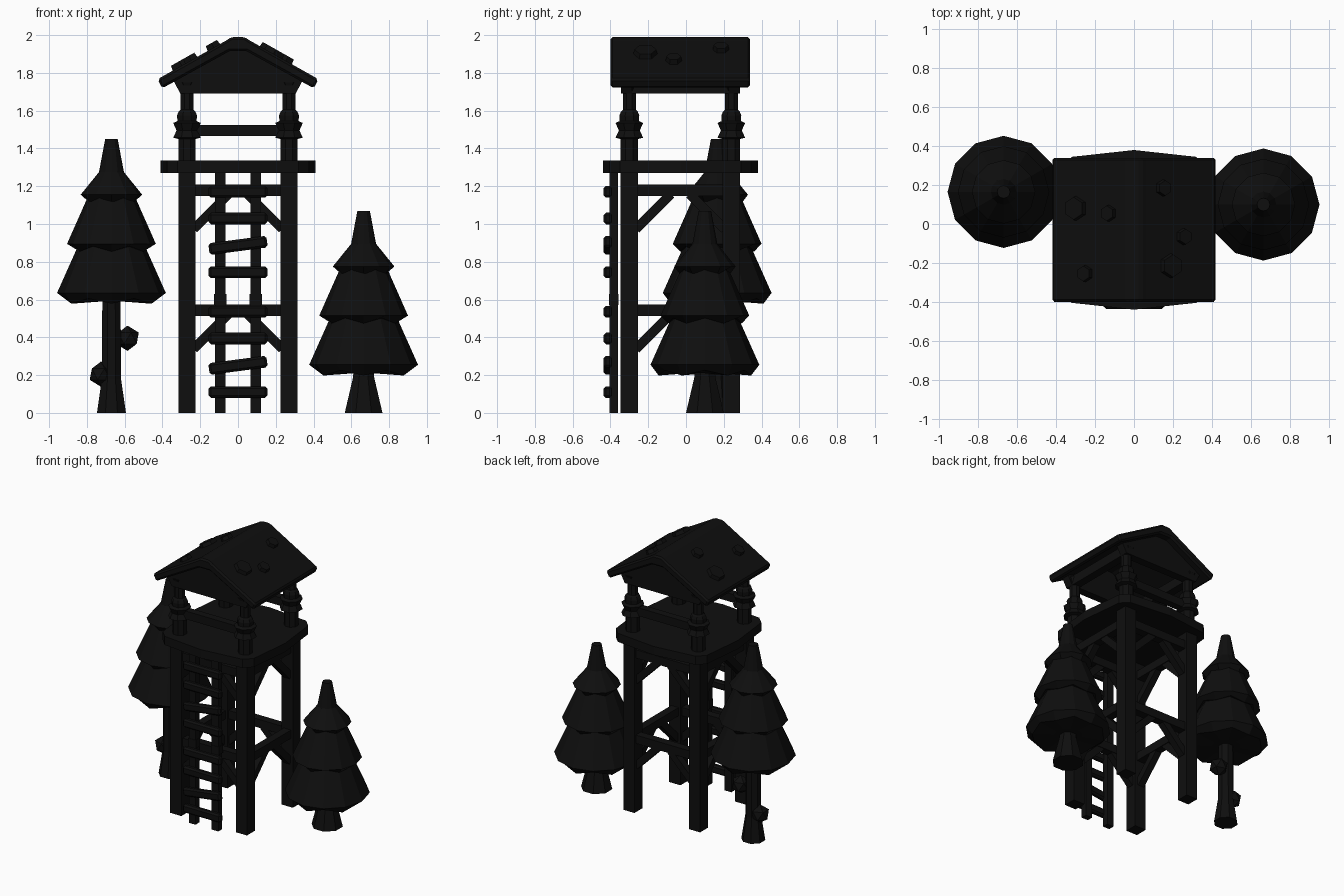
import bpy, bmesh, math
from mathutils import Vector, Matrix

if "Cube" in bpy.data.objects:
    bpy.data.objects.remove(bpy.data.objects["Cube"])

CY = -0.03  # tower centre in y
mat = bpy.data.materials.new("soot_black")
mat.diffuse_color = (0.0045, 0.0045, 0.0045, 1)
mat.use_nodes = True
mat.node_tree.nodes["Principled BSDF"].inputs["Base Color"].default_value = mat.diffuse_color


def finish(name, bm, bevel=0.0):
    bmesh.ops.recalc_face_normals(bm, faces=bm.faces)
    me = bpy.data.meshes.new(name)
    bm.to_mesh(me)
    bm.free()
    me.materials.append(mat)
    ob = bpy.data.objects.new(name, me)
    bpy.context.collection.objects.link(ob)
    if bevel:
        m = ob.modifiers.new("bevel", 'BEVEL')
        m.width = bevel
        m.segments = 1
    return ob


def box(name, c, s, rot=None, bevel=0.0):
    bm = bmesh.new()
    m = Matrix.Translation(c) @ (rot or Matrix()) @ Matrix.Diagonal((*s, 1))
    bmesh.ops.create_cube(bm, size=1, matrix=m)
    return finish(name, bm, bevel)


def bar(name, a, b, w):
    a, b = Vector(a), Vector(b)
    d = b - a
    side = Vector((-d.y, d.x, 0)).normalized()
    r = Matrix((side, d.normalized().cross(side), d.normalized())).transposed().to_4x4()
    return box(name, (a + b) / 2, (w, w, d.length), r)


def lathe(name, prof, x, y, n, zig=()):
    # zig: profile rows whose height alternates for a ragged edge
    bm = bmesh.new()
    off = 0 if n == 12 else math.pi / n
    rings = []
    for k, (r, z) in enumerate(prof):
        ring = []
        for i in range(n):
            t = 2 * math.pi * i / n + off
            dz = 0.014 * (-1) ** i if k in zig else 0
            ring.append(bm.verts.new((x + r * math.cos(t), y + r * math.sin(t), z + dz)))
        rings.append(ring)
    for a, b in zip(rings, rings[1:]):
        for i in range(n):
            j = (i + 1) % n
            bm.faces.new((a[i], a[j], b[j], b[i]))
    bm.faces.new(rings[0])
    bm.faces.new(rings[-1])
    return finish(name, bm)


def prism(name, pts, depth, place, bevel=0.0):
    # extrude a 2D outline; place maps (u, v, w) to a position
    bm = bmesh.new()
    lo = [bm.verts.new(place(u, v, -depth / 2)) for u, v in pts]
    hi = [bm.verts.new(place(u, v, depth / 2)) for u, v in pts]
    bm.faces.new(lo)
    bm.faces.new(hi)
    for i in range(len(pts)):
        j = (i + 1) % len(pts)
        bm.faces.new((lo[i], lo[j], hi[j], hi[i]))
    return finish(name, bm, bevel)


# Posts: square below, turned and lashed above the deck
for sx in (-1, 1):
    for sy in (-1, 1):
        x, y = sx * 0.27, CY + sy * 0.27
        box("post", (x, y, 0.65), (0.092, 0.092, 1.3))
        lathe("upper_post", [(.05, 1.3), (.05, 1.45), (.079, 1.457), (.06, 1.495),
                             (.079, 1.535), (.055, 1.545), (.057, 1.575), (.048, 1.595),
                             (.037, 1.605), (.037, 1.70), (.055, 1.75)], x, y, 8)

# Cross beams and knee braces on all four faces, two levels
for s in (-1, 1):
    for z in (0.543, 1.178):
        box("cross_beam", (0, CY + s * 0.27, z), (0.5, 0.06, 0.062))
        box("side_beam", (s * 0.27, CY, z), (0.06, 0.5, 0.062))
        for t in (-1, 1):
            bar("knee_brace", (t * .235, CY + s * .27, z - .205), (t * .05, CY + s * .27, z - .02), .05)
            bar("side_brace", (s * .27, CY + t * .235, z - .205), (s * .27, CY + t * .05, z - .02), .05)
    # Guard rails
    box("guard_rail", (0, CY + s * 0.27, 1.495), (0.5, 0.055, 0.06))
    # Roof bearers
    box("roof_bearer", (s * 0.275, CY, 1.725), (0.06, 0.6, 0.07))

# Deck with bowed edges
q = [(0.41, 0), (0.375, 0.32), (0.32, 0.375)]
deck = []
for k in range(4):
    c, s = round(math.cos(k * math.pi / 2)), round(math.sin(k * math.pi / 2))
    deck += [(u * c - v * s, u * s + v * c) for u, v in q]
prism("deck", deck, 0.064, lambda u, v, w: (u, v + CY, 1.303 + w))

# Roof shell and gable panels
half = [(0.402, 1.718), (0.425, 1.767), (0.065, 1.97), (0.035, 1.99)]
inner = [(0.045, 1.915)]
outline = half + [(-x, z) for x, z in reversed(half)] + [(-x, z) for x, z in inner] + inner
prism("roof", outline, 0.74, lambda u, v, w: (u, CY + w, v), 0.012)
gable = [(0.305, 1.69), (0.345, 1.765), (0.04, 1.93), (-0.04, 1.93), (-0.345, 1.765), (-0.305, 1.69)]
for s in (-1, 1):
    prism("gable_panel", gable, 0.06, lambda u, v, w: (u, CY + s * 0.285 + w, v))

# Hexagonal patches on the roof slopes
for x, y, r in ((-.30, .08, .068), (-.13, .055, .046), (.15, .185, .046),
                (.255, -.065, .046), (.19, -.215, .068), (-.25, -.255, .046)):
    bm = bmesh.new()
    z = 1.767 + (0.425 - abs(x)) * 0.564 + 0.005
    m = Matrix.Translation((x, y, z)) @ Matrix.Rotation(math.copysign(0.514, x), 4, 'Y')
    bmesh.ops.create_cone(bm, segments=6, cap_ends=True, radius1=r, radius2=r * 0.85, depth=0.045, matrix=m)
    finish("roof_patch", bm)

# Ladder in two repeating sections
for s in (-1, 1):
    box("ladder_rail", (s * 0.094, -0.382, 0.635), (0.054, 0.045, 1.27))
    box("ladder_joint", (s * 0.094, -0.382, 0.60), (0.066, 0.05, 0.06))
for base in (0, 0.635):
    for i, tilt in enumerate((0, -0.13, 0, 0)):
        box("ladder_rung", (0, -0.415, base + 0.11 + 0.142 * i), (0.31, 0.042, 0.062),
            Matrix.Rotation(tilt, 4, 'Y'), 0.012)

# Pine trees: shared crown shape, different trunks
crown = [(.10, .59), (.245, .592), (.288, .635), (.125, 1.0), (.11, .885), (.195, .868),
         (.235, .895), (.10, 1.2), (.08, 1.13), (.13, 1.125), (.163, 1.155), (.066, 1.275), (.033, 1.45)]
for side, x, y, dz in (("left", -.67, .165, 0), ("right", .665, .1, -.38)):
    lathe(side + "_pine_crown", [(r, z + dz) for r, z in crown], x, y, 12, (1, 5, 9))
lathe("left_trunk", [(.083, 0), (.055, .18), (.052, .65)], -.67, .165, 8)
lathe("right_trunk", [(.108, 0), (.06, .19), (.055, .3)], .665, .1, 8)

# Burls on the left trunk
for x, y, z in ((-.725, .165, .205), (-.585, .19, .395)):
    bm = bmesh.new()
    bmesh.ops.create_icosphere(bm, subdivisions=1, radius=0.067, matrix=Matrix.Translation((x, y, z)))
    finish("trunk_burl", bm)
